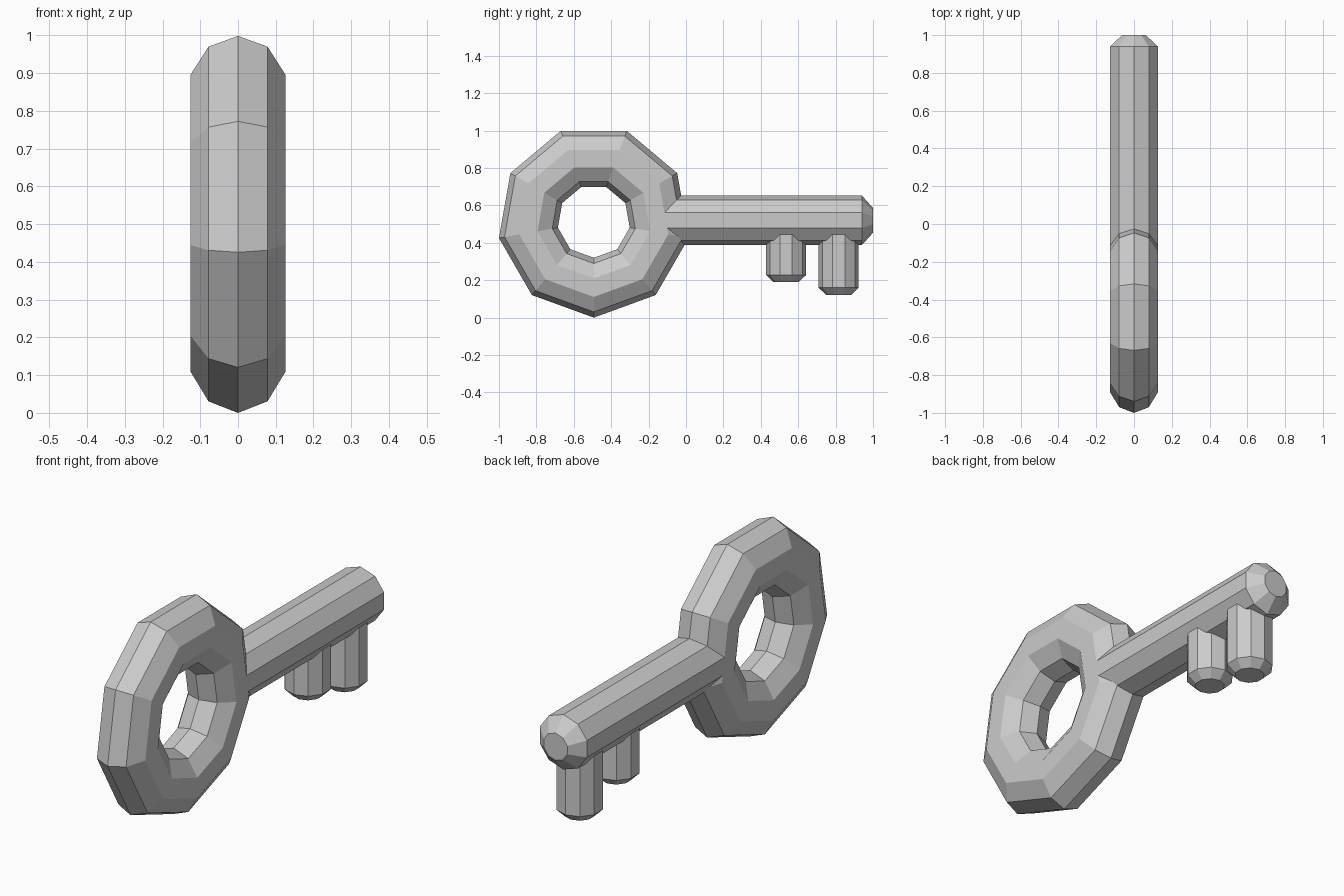
import bpy, bmesh
from math import sin, cos, pi, radians
from mathutils import Vector, Matrix

if "Cube" in bpy.data.objects:
    bpy.data.objects.remove(bpy.data.objects["Cube"])


def finish(name, bm):
    bmesh.ops.recalc_face_normals(bm, faces=bm.faces)
    mesh = bpy.data.meshes.new(name)
    bm.to_mesh(mesh)
    bm.free()
    obj = bpy.data.objects.new(name, mesh)
    bpy.context.collection.objects.link(obj)
    return obj


def bridge(bm, a, b):
    n = len(a)
    for i in range(n):
        j = (i + 1) % n
        bm.faces.new((a[i], a[j], b[j], b[i]))


def ring(name, centre, radius, tube_radial, tube_x, segments, sides):
    """Ring in the YZ plane with an oval cross-section, one corner at the bottom."""
    bm = bmesh.new()
    loops = []
    for i in range(segments):
        a = 2 * pi * i / segments - pi / 2
        loop = []
        for k in range(sides):
            t = 2 * pi * k / sides
            r = radius + tube_radial * cos(t)
            loop.append(bm.verts.new(Vector(centre) + Vector((tube_x * sin(t), r * cos(a), r * sin(a)))))
        loops.append(loop)
    for i in range(segments):
        bridge(bm, loops[i], loops[(i + 1) % segments])
    return finish(name, bm)


def rod(name, profile, rotation, location, sides=10):
    """Lathe a (radius, height) profile about z, then place it."""
    bm = bmesh.new()
    loops = [[bm.verts.new((r * sin(2 * pi * k / sides), r * cos(2 * pi * k / sides), h))
              for k in range(sides)] for r, h in profile]
    for a, b in zip(loops, loops[1:]):
        bridge(bm, a, b)
    bm.faces.new(loops[0])
    bm.faces.new(loops[-1])
    bm.transform(Matrix.Translation(location) @ rotation)
    return finish(name, bm)


# Key handle
ring("bow", (0, -0.493, 0.515), 0.355, 0.16, 0.133, 9, 10)

# Shaft along y, with a chamfered tip
rod("shaft", [(0.133, -0.125), (0.133, 0.94), (0.066, 1.0)],
    Matrix.Rotation(radians(-90), 4, 'X'), (0, 0, 0.52))

# Two teeth hanging from the shaft, chamfered at the bottom
for name, y, bottom in (("inner_tooth", 0.535, 0.19), ("outer_tooth", 0.816, 0.122)):
    rod(name, [(0.068, bottom), (0.107, bottom + 0.038), (0.107, 0.52)],
        Matrix.Identity(4), (0, y, 0))
